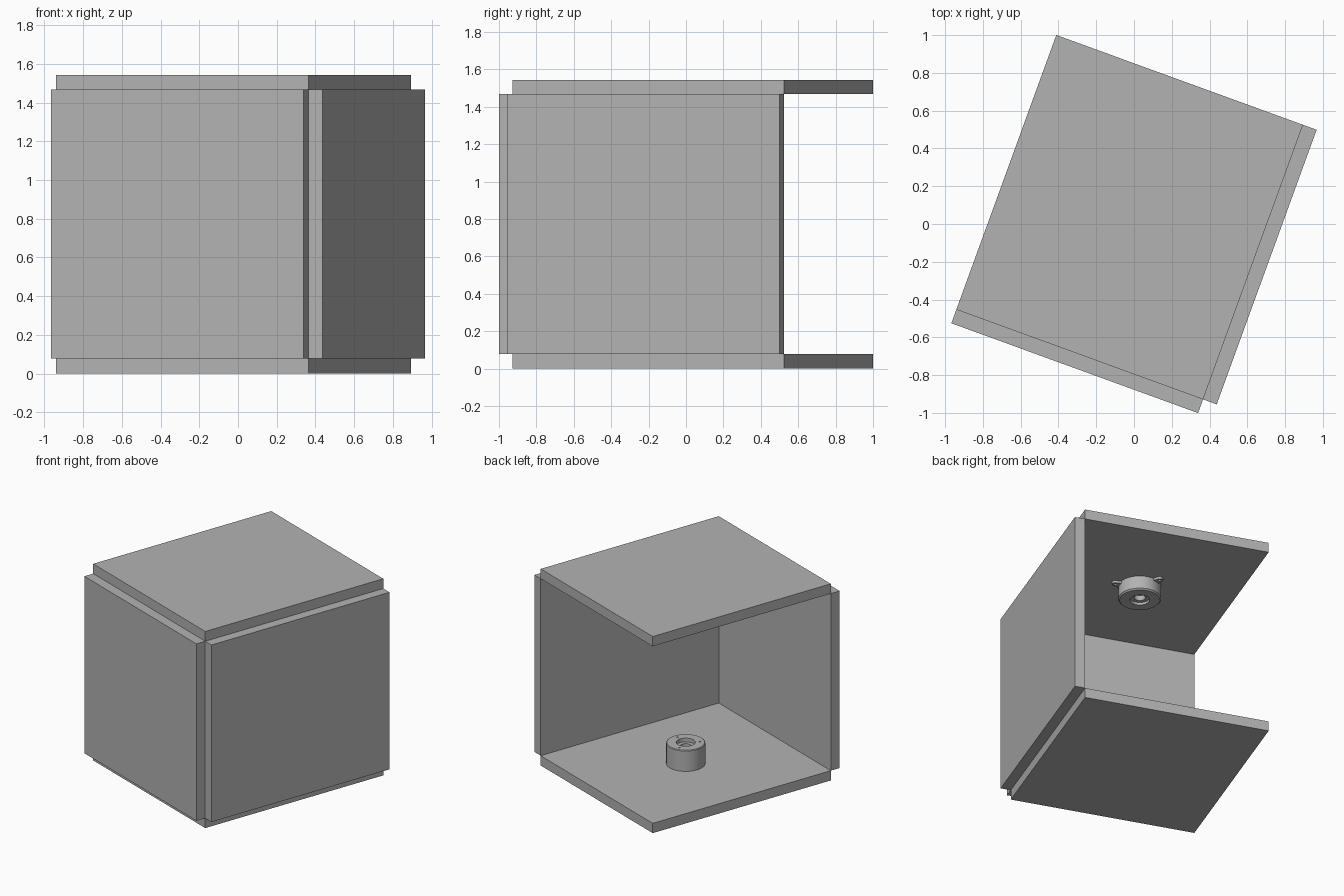
import bpy, bmesh, math
from mathutils import Matrix, Vector

if "Cube" in bpy.data.objects:
    bpy.data.objects.remove(bpy.data.objects["Cube"], do_unlink=True)

W, D, T = 1.39, 1.547, 0.077          # panel width, depth, thickness
H = W + 2 * T
FRAME = Matrix.Translation((-0.023, 0.036, 0)) @ Matrix.Rotation(math.radians(-20), 4, "Z")

grey = bpy.data.materials.new("plain_grey")
grey.use_nodes = True
grey.diffuse_color = (0.45, 0.45, 0.45, 1)
grey.node_tree.nodes["Principled BSDF"].inputs["Base Color"].default_value = (0.45, 0.45, 0.45, 1)


def finish(name, bm, place=Matrix(), smooth=False):
    bmesh.ops.recalc_face_normals(bm, faces=bm.faces)
    mesh = bpy.data.meshes.new(name)
    bm.to_mesh(mesh)
    bm.free()
    mesh.materials.append(grey)
    obj = bpy.data.objects.new(name, mesh)
    bpy.context.collection.objects.link(obj)
    obj.matrix_world = FRAME @ place
    if smooth:
        bpy.ops.object.select_all(action="DESELECT")
        obj.select_set(True)
        bpy.context.view_layer.objects.active = obj
        bpy.ops.object.shade_smooth_by_angle(angle=math.radians(35))
    return obj


def panel(name, size, centre):
    bm = bmesh.new()
    bmesh.ops.create_cube(bm, size=1, matrix=Matrix.Diagonal((*size, 1)))
    finish(name, bm, Matrix.Translation(centre))


def lathe(name, profile, place):
    bm = bmesh.new()
    verts = [bm.verts.new((r, 0, z)) for r, z in profile]
    edges = [bm.edges.new(pair) for pair in zip(verts, verts[1:])]
    bmesh.ops.spin(bm, geom=verts + edges, cent=(0, 0, 0), axis=(0, 0, 1),
                   angle=math.tau, steps=48)
    bmesh.ops.remove_doubles(bm, verts=bm.verts, dist=1e-5)
    return finish(name, bm, place, True)


def drill(obj, name, radius, ring, height, place):
    # three small holes, evenly spaced around the axis
    bm = bmesh.new()
    for k in range(3):
        at = Matrix.Rotation(k * math.tau / 3, 4, "Z") @ Matrix.Translation((ring, 0, height))
        bmesh.ops.create_cone(bm, cap_ends=True, segments=16, radius1=radius,
                              radius2=radius, depth=0.08, matrix=at)
    cutter = finish(name, bm, place)
    cutter.hide_render = True
    cutter.hide_set(True)
    cutter.display_type = "WIRE"
    mod = obj.modifiers.new("holes", "BOOLEAN")
    mod.operation = "DIFFERENCE"
    mod.solver = "EXACT"
    mod.object = cutter


# Open box: two slabs and two walls
panel("floor_panel", (W, D, T), (0, 0, T / 2))
panel("ceiling_panel", (W, D, T), (0, 0, H - T / 2))
panel("front_wall", (W, T, W), (0, -(D + T) / 2, H / 2))
panel("side_wall", (T, D, W), ((W + T) / 2, 0, H / 2))

# Round post on the floor with a stepped bore
on_floor = Matrix.Translation((0, 0, T))
post = lathe("floor_post", [(0, 0), (0.139, 0), (0.139, 0.16), (0.134, 0.165), (0.068, 0.165),
                            (0.068, 0.135), (0.04, 0.135), (0.04, 0.06), (0, 0.06)], on_floor)
drill(post, "post_hole_cutter", 0.007, 0.103, 0.165, on_floor)

# Round mount hanging from the ceiling
on_ceiling = Matrix.Translation((0, 0, H - T)) @ Matrix.Rotation(math.pi, 4, "X")
lathe("ceiling_mount", [(0, 0), (0.153, 0), (0.153, 0.1), (0.143, 0.11), (0.07, 0.11),
                        (0.07, 0.09), (0.04, 0.09), (0.04, 0.05), (0, 0.05)], on_ceiling)

# Three rounded fixing ears around the mount
bm = bmesh.new()
for k in range(3):
    turn = Matrix.Rotation(k * math.tau / 3, 3, "Z")
    outline = [(0.14, 0.03), (0.14, -0.03)]
    for i in range(13):
        a = -math.pi / 2 + i * math.pi / 12
        outline.append((0.185 + 0.024 * math.cos(a), 0.024 * math.sin(a)))
    face = bm.faces.new([bm.verts.new(turn @ Vector((x, y, 0))) for x, y in outline])
    top = bmesh.ops.extrude_face_region(bm, geom=[face])["geom"]
    bmesh.ops.translate(bm, vec=(0, 0, 0.018),
                        verts=[g for g in top if isinstance(g, bmesh.types.BMVert)])
ears = finish("mount_ears", bm, on_ceiling, True)
drill(ears, "ear_hole_cutter", 0.011, 0.185, 0.009, on_ceiling)
